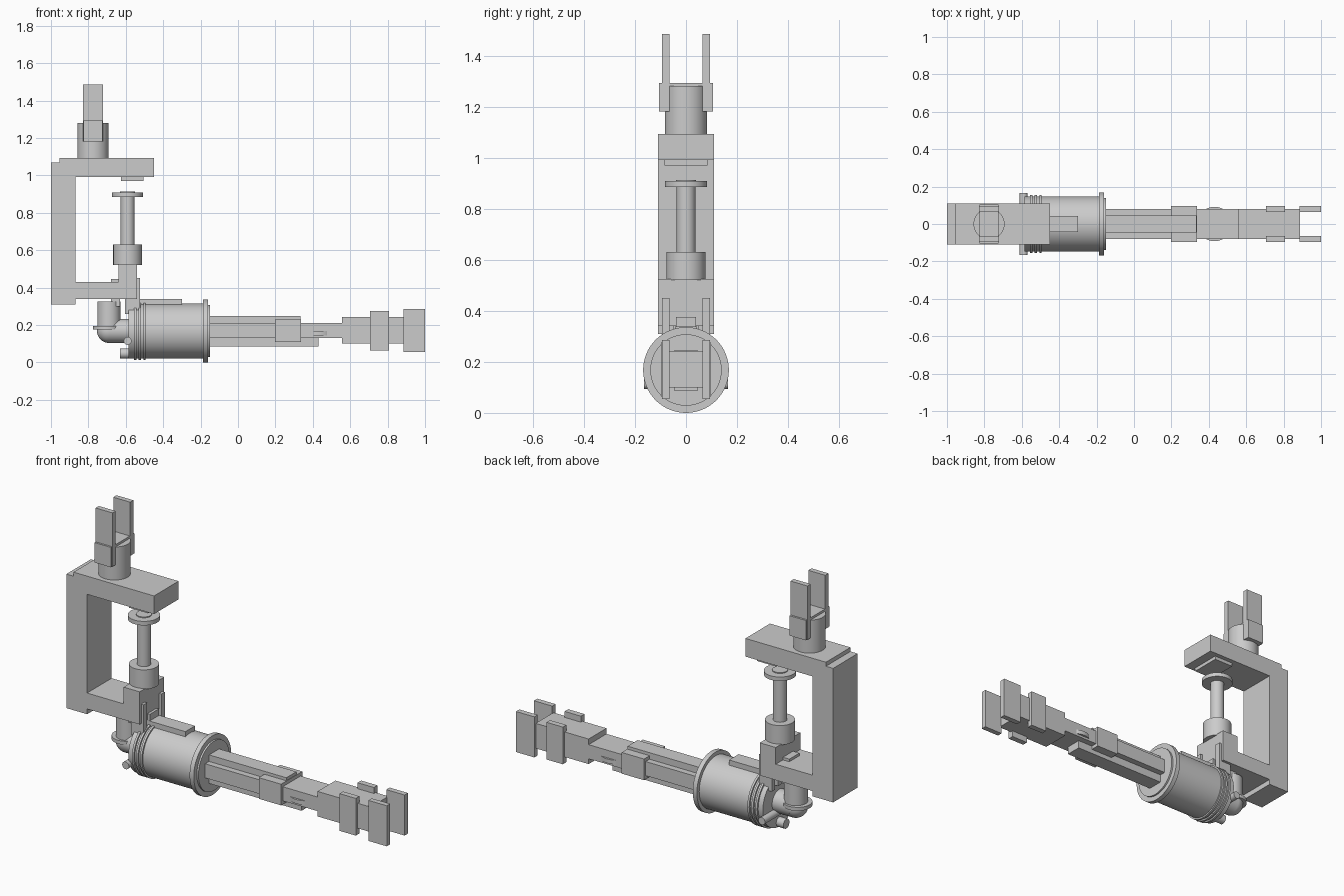
import bpy, bmesh, math
from mathutils import Matrix, Vector

if "Cube" in bpy.data.objects:
    bpy.data.objects.remove(bpy.data.objects["Cube"])

grey = bpy.data.materials.new("plain_grey")
grey.diffuse_color = (0.6, 0.6, 0.6, 1)
grey.use_nodes = True
grey.node_tree.nodes["Principled BSDF"].inputs["Base Color"].default_value = grey.diffuse_color


def finish(name, bm, smooth=False):
    me = bpy.data.meshes.new(name)
    bmesh.ops.recalc_face_normals(bm, faces=bm.faces)
    bm.to_mesh(me)
    bm.free()
    me.materials.append(grey)
    ob = bpy.data.objects.new(name, me)
    bpy.context.collection.objects.link(ob)
    if smooth:
        bpy.ops.object.select_all(action='DESELECT')
        bpy.context.view_layer.objects.active = ob
        ob.select_set(True)
        bpy.ops.object.shade_smooth_by_angle(angle=math.radians(30))
    return ob


def box(name, x, y, z):
    """Box from (min, max) pairs."""
    c = Vector([(a + b) / 2 for a, b in (x, y, z)])
    s = [b - a for a, b in (x, y, z)]
    bm = bmesh.new()
    bmesh.ops.create_cube(bm, size=1, matrix=Matrix.Translation(c) @ Matrix.Diagonal((*s, 1)))
    return finish(name, bm)


def pair(name, x, y, z):
    """Two boxes mirrored across y = 0."""
    box(name + "_left", x, y, z)
    box(name + "_right", x, (-y[1], -y[0]), z)


def cyl(name, start, end, r):
    a, b = Vector(start), Vector(end)
    rot = (b - a).to_track_quat('Z', 'Y').to_matrix().to_4x4()
    bm = bmesh.new()
    bmesh.ops.create_cone(bm, cap_ends=True, segments=64, radius1=r, radius2=r, depth=(b - a).length,
                          matrix=Matrix.Translation((a + b) / 2) @ rot)
    return finish(name, bm, True)


# C-shaped frame
W = (-0.11, 0.11)
box("frame_column", (-1, -0.87), W, (0.31, 1.07))
box("frame_top_arm", (-0.955, -0.45), W, (0.99, 1.093))
box("frame_bottom_arm", (-0.88, -0.54), W, (0.34, 0.43))
box("frame_post", (-0.64, -0.54), W, (0.34, 0.525))
box("frame_step", (-0.68, -0.63), (-0.045, 0.045), (0.42, 0.445))
box("top_arm_pad", (-0.625, -0.505), (-0.085, 0.085), (0.97, 1.0))

# top clamp
cyl("clamp_base", (-0.775, 0, 1.08), (-0.775, 0, 1.28), 0.083)
box("clamp_block", (-0.826, -0.724), (-0.105, 0.105), (1.18, 1.293))
pair("clamp_prong", (-0.828, -0.722), (0.065, 0.094), (1.18, 1.485))

# plunger
cyl("plunger_base", (-0.59, 0, 0.52), (-0.59, 0, 0.63), 0.077)
cyl("plunger_rod", (-0.59, 0, 0.62), (-0.59, 0, 0.89), 0.037)
cyl("plunger_disc", (-0.59, 0, 0.885), (-0.59, 0, 0.908), 0.083)
cyl("plunger_cap", (-0.59, 0, 0.90), (-0.59, 0, 0.913), 0.04)

# bracket joining frame and barrel
pair("bracket_plate", (-0.605, -0.525), (0.065, 0.095), (0.26, 0.45))
box("bracket_core", (-0.605, -0.525), (-0.04, 0.04), (0.27, 0.375))

# elbow joint
ZC = 0.168
cyl("elbow_vertical", (-0.69, 0, 0.168), (-0.69, 0, 0.325), 0.062)
cyl("elbow_horizontal", (-0.69, 0, ZC), (-0.57, 0, ZC), 0.064)
bm = bmesh.new()
bmesh.ops.create_uvsphere(bm, u_segments=32, v_segments=16, radius=0.064,
                          matrix=Matrix.Translation((-0.69, 0, ZC)))
finish("elbow_bend", bm, True)
cyl("elbow_ring", (-0.70, 0, 0.175), (-0.70, 0, 0.195), 0.076)
box("elbow_mount", (-0.68, -0.63), (-0.05, 0.05), (0.30, 0.345))

# barrel with flange and ribs
cyl("barrel", (-0.585, 0, ZC), (-0.165, 0, ZC), 0.147)
cyl("barrel_flange", (-0.186, 0, ZC), (-0.16, 0, ZC), 0.168)
cyl("barrel_face", (-0.17, 0, ZC), (-0.15, 0, ZC), 0.14)
for i, x in enumerate((-0.55, -0.525, -0.5)):
    cyl(f"barrel_rib_{i}", (x - 0.006, 0, ZC), (x + 0.006, 0, ZC), 0.156)
box("barrel_rail", (-0.53, -0.30), (-0.043, 0.043), (0.28, 0.338))
cyl("cross_pin", (-0.59, -0.165, 0.115), (-0.59, 0.165, 0.115), 0.021)
cyl("rear_knob", (-0.63, 0, 0.048), (-0.57, 0, 0.048), 0.027)

# long arm
box("arm_beam", (-0.16, 0.57), (-0.08, 0.08), (0.13, 0.21))
box("arm_top_rail", (-0.16, 0.335), (-0.045, 0.045), (0.20, 0.247))
box("arm_bottom_rail", (-0.16, 0.43), (-0.045, 0.045), (0.085, 0.14))
box("arm_sleeve", (0.197, 0.337), (-0.095, 0.095), (0.11, 0.23))
cyl("arm_pivot_disc", (0.43, 0, 0.143), (0.43, 0, 0.167), 0.092)

# arm end gripper
box("gripper_block", (0.555, 0.888), (-0.08, 0.08), (0.10, 0.242))
pair("gripper_plate", (0.705, 0.807), (0.065, 0.097), (0.065, 0.276))
pair("gripper_prong", (0.885, 1.0), (0.065, 0.095), (0.055, 0.285))
